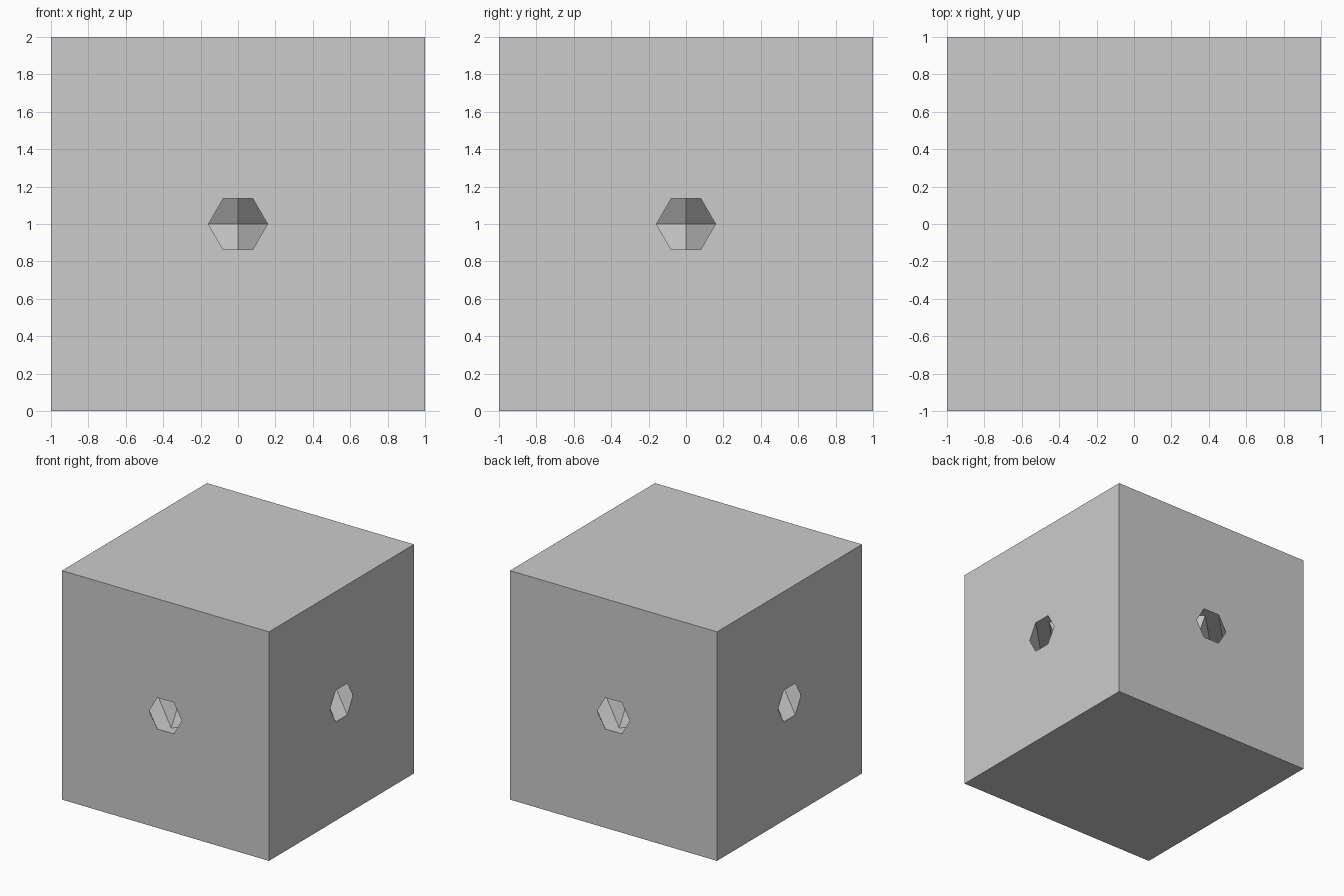
import bpy

if "Cube" in bpy.data.objects:
    bpy.data.objects.remove(bpy.data.objects["Cube"])

# solid block
bpy.ops.mesh.primitive_cube_add(size=2, location=(0, 0, 1))
block = bpy.context.object
block.name = "block"

# four-cornered hexagonal ring channel whose corners break through the side faces
bpy.ops.mesh.primitive_torus_add(major_segments=4, minor_segments=6,
                                 major_radius=1.0, minor_radius=0.158,
                                 location=(0, 0, 1))
cutter = bpy.context.object
cutter.name = "channel_cutter"
cutter.hide_render = True

# carve the channel
cut = block.modifiers.new("channel", 'BOOLEAN')
cut.operation = 'DIFFERENCE'
cut.solver = 'EXACT'
cut.object = cutter
bpy.context.view_layer.objects.active = block
bpy.ops.object.modifier_apply(modifier=cut.name)
bpy.data.objects.remove(cutter, do_unlink=True)
